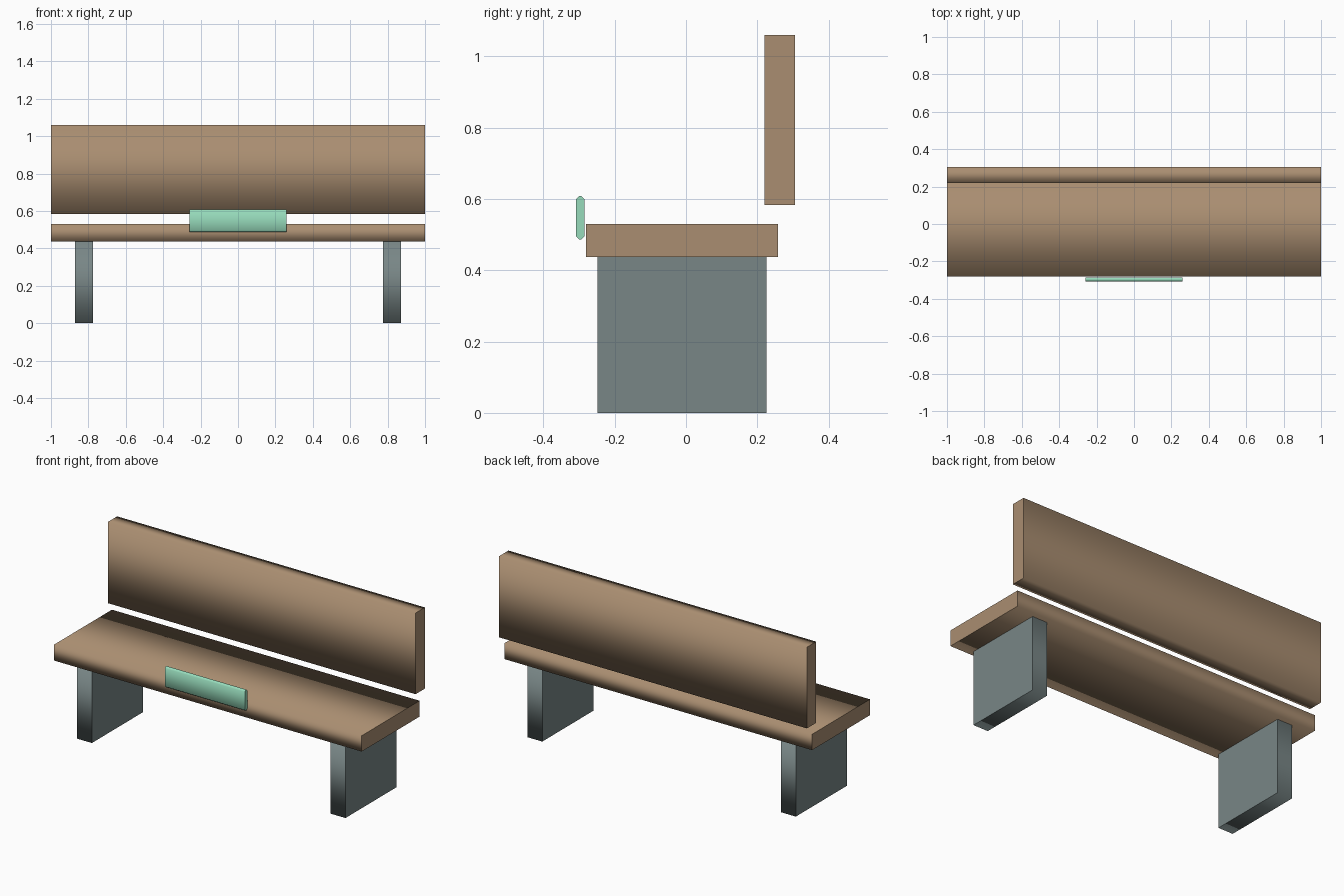
import bpy
import bmesh

cube = bpy.data.objects.get("Cube")
if cube:
    bpy.data.objects.remove(cube, do_unlink=True)


def material(name, rgb):
    m = bpy.data.materials.new(name)
    m.use_nodes = True
    color = (*rgb, 1.0)
    m.diffuse_color = color
    m.node_tree.nodes["Principled BSDF"].inputs["Base Color"].default_value = color
    return m


def rectangle(y0, y1, z0, z1):
    return [(y0, z0), (y1, z0), (y1, z1), (y0, z1)]


def chamfered(y0, y1, z0, z1, cy, cz):
    return [(y0 + cy, z0), (y1 - cy, z0), (y1, z0 + cz), (y1, z1 - cz),
            (y1 - cy, z1), (y0 + cy, z1), (y0, z1 - cz), (y0, z0 + cz)]


def plank(name, profile, x0, x1, mat):
    """Extrude a (y, z) profile along x: soft long sides, flat end caps."""
    bm = bmesh.new()
    cap = bm.faces.new([bm.verts.new((x0, y, z)) for y, z in profile])
    grown = bmesh.ops.extrude_face_region(bm, geom=[cap], use_keep_orig=True)["geom"]
    moved = [v for v in grown if isinstance(v, bmesh.types.BMVert)]
    bmesh.ops.translate(bm, verts=moved, vec=(x1 - x0, 0, 0))
    bmesh.ops.recalc_face_normals(bm, faces=bm.faces)
    for f in bm.faces:
        f.smooth = abs(f.normal.x) < 0.5
    mesh = bpy.data.meshes.new(name)
    bm.to_mesh(mesh)
    bm.free()
    mesh.materials.append(mat)
    obj = bpy.data.objects.new(name, mesh)
    bpy.context.collection.objects.link(obj)
    return obj


wood = material("warm wood", (0.40, 0.27, 0.165))
stone = material("grey stone", (0.19, 0.24, 0.24))
mint = material("mint green", (0.31, 0.71, 0.50))

# Seat and backrest boards
plank("seat", rectangle(-0.28, 0.258, 0.437, 0.53), -1, 1, wood)
plank("backrest", rectangle(0.22, 0.306, 0.583, 1.06), -1, 1, wood)

# Slab legs
for side, x in (("right", -0.824), ("left", 0.824)):
    plank(side + "_leg", rectangle(-0.248, 0.226, 0, 0.437), x - 0.048, x + 0.048, stone)

# Small blank plaque in front of the seat
plank("front_plaque", chamfered(-0.308, -0.285, 0.487, 0.608, 0.008, 0.008), -0.26, 0.26, mint)
